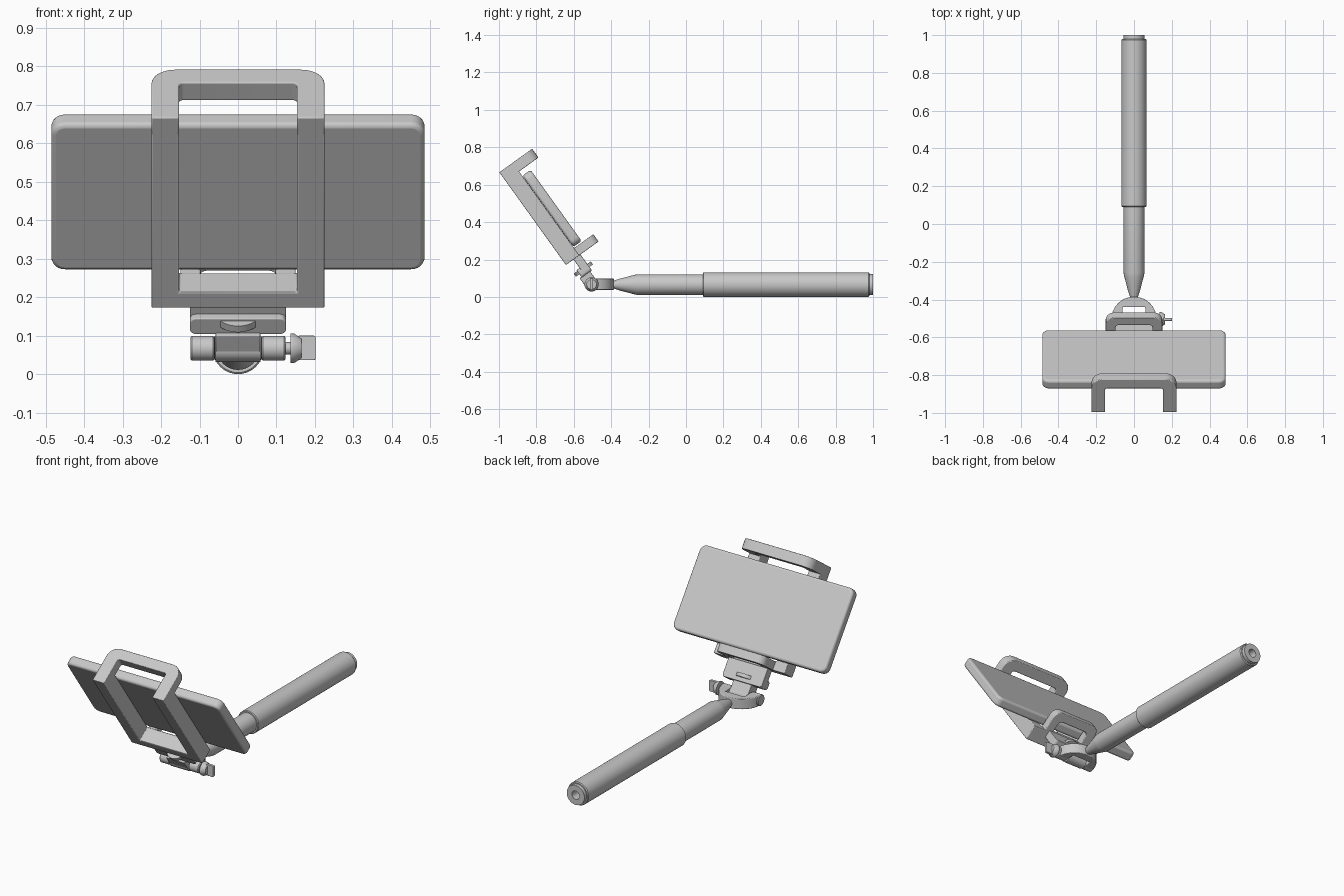
import bpy, bmesh, math
from mathutils import Matrix, Vector

cube = bpy.data.objects.get("Cube")
if cube:
    bpy.data.objects.remove(cube)

grey = bpy.data.materials.new("plain_grey")
grey.use_nodes = True
grey.diffuse_color = (0.58, 0.58, 0.58, 1)
grey.node_tree.nodes["Principled BSDF"].inputs["Base Color"].default_value = grey.diffuse_color

# Phone clamp frame: x across, y through the phone, z up the phone
TILT = Matrix.Translation((0, -0.642, 0.171)) @ Matrix.Rotation(math.radians(35.7), 4, "X")
PIVOT = Vector((0, -0.505, 0.067))
LEVEL = Matrix.Identity(4)


def finish(name, bm, matrix, bevel=0.0):
    bmesh.ops.recalc_face_normals(bm, faces=bm.faces)
    mesh = bpy.data.meshes.new(name)
    bm.to_mesh(mesh)
    bm.free()
    mesh.materials.append(grey)
    ob = bpy.data.objects.new(name, mesh)
    bpy.context.collection.objects.link(ob)
    ob.matrix_world = matrix
    if bevel:
        mod = ob.modifiers.new("soft_edges", "BEVEL")
        mod.width = bevel
        mod.segments = 3
        mod.limit_method = "ANGLE"
        mod.angle_limit = math.radians(50)
    bpy.ops.object.select_all(action="DESELECT")
    ob.select_set(True)
    bpy.context.view_layer.objects.active = ob
    bpy.ops.object.shade_smooth_by_angle(angle=math.radians(35))
    return ob


def fillet(corners, steps=6):
    """Round each (a, b, radius) corner of an outline."""
    out = []
    for i, (a, b, r) in enumerate(corners):
        p = Vector((a, b))
        if not r:
            out.append(p)
            continue
        before = (Vector(corners[i - 1][:2]) - p).normalized()
        after = (Vector(corners[(i + 1) % len(corners)][:2]) - p).normalized()
        centre = p + (before + after) * r
        for k in range(steps + 1):
            t = k / steps * math.pi / 2
            out.append(centre - after * r * math.cos(t) - before * r * math.sin(t))
    return out


def prism(name, outline, lo, hi, axis, matrix=LEVEL, bevel=0.0):
    """Extrude a flat outline along an axis."""
    place = {"x": lambda a, b, w: (w, a, b),
             "y": lambda a, b, w: (a, w, b),
             "z": lambda a, b, w: (a, b, w)}[axis]
    bm = bmesh.new()
    rings = [[bm.verts.new(place(a, b, w)) for a, b in outline] for w in (lo, hi)]
    bm.faces.new(rings[0])
    bm.faces.new(rings[1])
    n = len(outline)
    for i in range(n):
        j = (i + 1) % n
        bm.faces.new((rings[0][i], rings[0][j], rings[1][j], rings[1][i]))
    return finish(name, bm, matrix, bevel)


def rect(a0, a1, b0, b1, r=0.0):
    return fillet([(a0, b0, r), (a1, b0, r), (a1, b1, r), (a0, b1, r)])


def u_shape(outer, inner, start, web, end, r_out, r_in):
    """U outline opening toward start, closed between web and end."""
    return fillet([(-outer, start, 0), (-outer, end, r_out), (outer, end, r_out),
                   (outer, start, 0), (inner, start, 0), (inner, web, r_in),
                   (-inner, web, r_in), (-inner, start, 0)])


def lathe(name, profile, axis, matrix, segments=40):
    """Spin (radius, distance) points around the named axis."""
    bm = bmesh.new()
    verts = [bm.verts.new((r, 0, d)) for r, d in profile]
    edges = [bm.edges.new(pair) for pair in zip(verts, verts[1:])]
    bmesh.ops.spin(bm, geom=verts + edges, cent=(0, 0, 0), axis=(0, 0, 1),
                   angle=math.tau, steps=segments, use_merge=True)
    bmesh.ops.remove_doubles(bm, verts=bm.verts, dist=1e-5)
    turn = {"x": Matrix.Rotation(math.pi / 2, 4, "Y"),
            "y": Matrix.Rotation(-math.pi / 2, 4, "X"), "z": LEVEL}[axis]
    return finish(name, bm, matrix @ turn)


# Telescopic pole with tapered tip, thick grip and hollow end cap
lathe("pole_and_grip", [
    (0, -0.40), (0.016, -0.40), (0.03, -0.36), (0.043, -0.31), (0.051, -0.28),
    (0.055, -0.26), (0.055, 0.09), (0.062, 0.09), (0.066, 0.094), (0.066, 0.975),
    (0.062, 0.98), (0.056, 0.98), (0.056, 1.0), (0.024, 1.0), (0.024, 0.93),
    (0, 0.93)], "y", Matrix.Translation((0, 0, 0.066)))

# Half-round fork at the pole tip
arc = [Vector((0.12 * math.cos(t), PIVOT.y + 0.12 * math.sin(t)))
       for t in (math.pi * i / 24 for i in range(25))]
slot = [Vector(p) for p in ((-0.06, PIVOT.y), (-0.06, -0.44), (0.06, -0.44), (0.06, PIVOT.y))]
prism("fork", arc + slot, 0.038, 0.098, "z", bevel=0.004)

# Hinge knuckles and the tongue between them
at_pivot = Matrix.Translation(PIVOT)
for side, name in ((1, "left_knuckle"), (-1, "right_knuckle")):
    lo, hi = sorted((side * 0.061, side * 0.124))
    lathe(name, [(0, lo), (0.028, lo), (0.032, lo + 0.004), (0.032, hi - 0.004),
                 (0.028, hi), (0, hi)], "x", at_pivot)
lathe("hinge_barrel", [(0, -0.058), (0.035, -0.058), (0.035, 0.058), (0, 0.058)], "x", at_pivot)
prism("hinge_tongue", rect(-0.058, 0.058, 0.018, 0.085), -0.162, -0.1, "z", TILT, 0.003)

# Thumb screw on the left of the hinge
lathe("screw_shaft_and_collar", [
    (0, 0.12), (0.016, 0.12), (0.016, 0.136), (0.038, 0.136), (0.038, 0.146),
    (0.026, 0.165), (0, 0.165)], "x", at_pivot)
prism("screw_wing", rect(0.155, 0.202, 0.036, 0.1, 0.006),
      PIVOT.y - 0.008, PIVOT.y + 0.008, "y", bevel=0.002)

# Neck block with its captive thumb wheel
prism("neck_lower", rect(-0.125, 0.125, -0.105, -0.055, 0.015), 0.03, 0.096, "y", TILT, 0.003)
prism("neck_upper", rect(-0.125, 0.125, -0.075, 0.002), 0.05, 0.096, "y", TILT, 0.003)
lathe("thumb_wheel", [(0, -0.082), (0.056, -0.082), (0.056, -0.062), (0, -0.062)], "z",
      TILT @ Matrix.Translation((0, 0.063, 0)))

# Clamp frame: upright U, open top hook and smaller bottom hook
prism("clamp_frame", u_shape(0.225, 0.153, 0.56, 0.05, 0, 0, 0), 0, 0.088, "y", TILT, 0.004)
prism("top_hook", u_shape(0.225, 0.153, 0, 0.156, 0.216, 0.06, 0.012),
      0.552, 0.61, "z", TILT, 0.004)
prism("bottom_hook", u_shape(0.15, 0.098, 0.08, 0.165, 0.215, 0.045, 0.02),
      0, 0.048, "z", TILT, 0.004)

# Phone slab with rounded corners
prism("phone", rect(-0.485, 0.485, 0.055, 0.523, 0.035), 0.089, 0.143, "y", TILT, 0.012)
